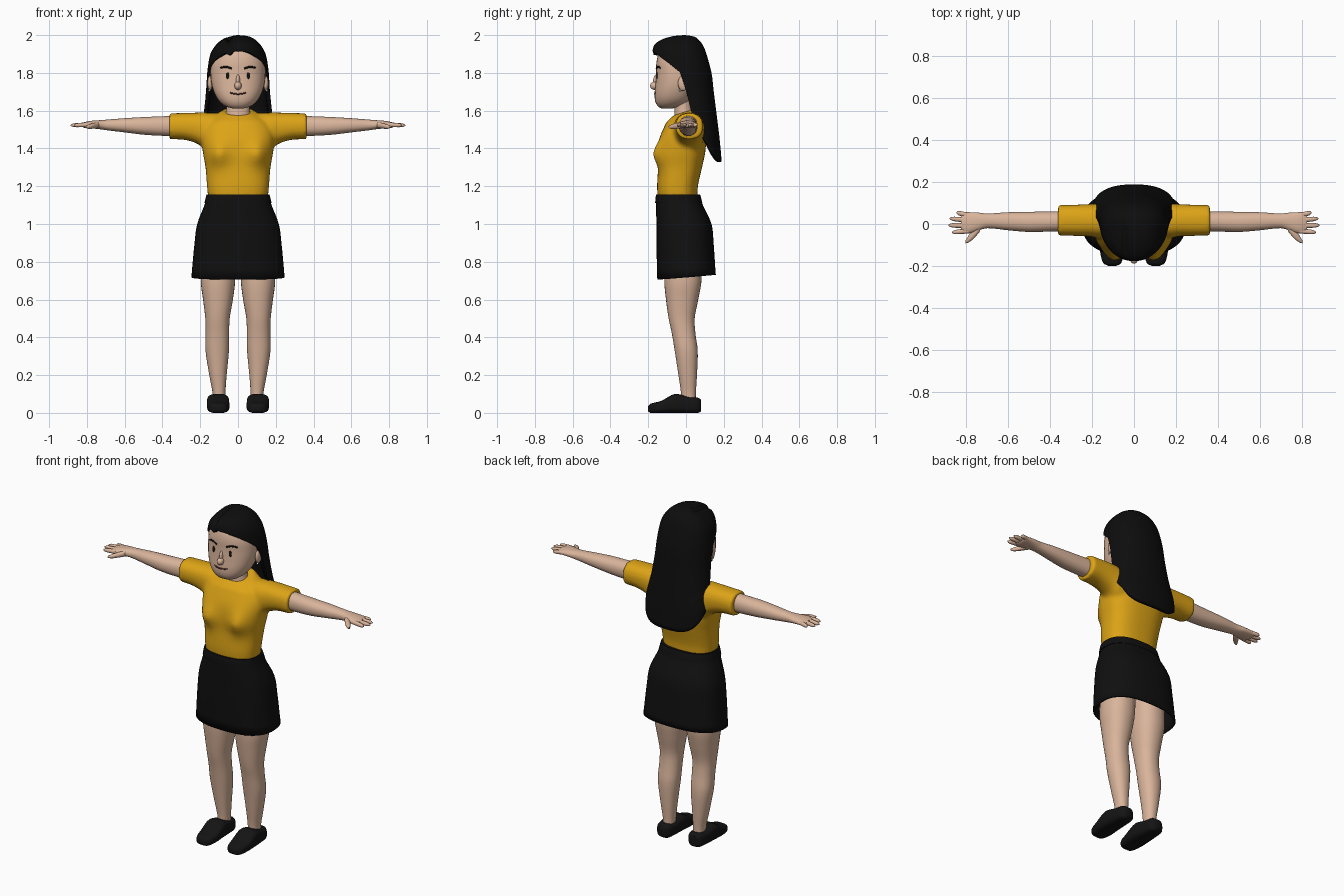
import bpy, bmesh, math
from mathutils import Vector
from mathutils.bvhtree import BVHTree

if "Cube" in bpy.data.objects:
    bpy.data.objects.remove(bpy.data.objects["Cube"])


def material(name, rgb):
    m = bpy.data.materials.new(name)
    m.diffuse_color = (*rgb, 1)
    m.use_nodes = True
    m.node_tree.nodes["Principled BSDF"].inputs["Base Color"].default_value = m.diffuse_color
    return m


SKIN = material("skin", (0.70, 0.46, 0.33))
YELLOW = material("mustard cloth", (0.72, 0.37, 0.008))
HAIR = material("black hair", (0.004, 0.004, 0.004))
CLOTH = material("black cloth", (0.005, 0.005, 0.005))
SHOE = material("shoe leather", (0.007, 0.007, 0.007))
FACE = material("face dark", (0.008, 0.006, 0.005))
LIP = material("lip line", (0.10, 0.03, 0.025))
PEARL = material("pearl", (0.75, 0.73, 0.70))


def smooth_rows(rows, p):
    """Cubic interpolation of a table whose first column is the position."""
    def slope(i):
        a, b = rows[max(i - 1, 0)], rows[min(i + 1, len(rows) - 1)]
        return [(v - u) / (b[0] - a[0]) for u, v in zip(a, b)]
    i = 0
    while i < len(rows) - 2 and (p - rows[i + 1][0]) * (rows[-1][0] - rows[0][0]) > 0:
        i += 1
    a, b, h = rows[i], rows[i + 1], rows[i + 1][0] - rows[i][0]
    t = (p - a[0]) / h
    ma, mb = slope(i), slope(i + 1)
    return [(2*t**3 - 3*t*t + 1) * a[k] + (t**3 - 2*t*t + t) * h * ma[k]
            + (3*t*t - 2*t**3) * b[k] + (t**3 - t*t) * h * mb[k] for k in range(len(a))]


def rounded(angle, p):
    c, s = math.cos(angle), math.sin(angle)
    return (math.copysign(abs(c) ** (2 / p), c), math.copysign(abs(s) ** (2 / p), s))


def add_loft(bm, rows, axis="z", p=2.2, n=32, side=1, caps=True, tilt=0.0, tilt_from=-9, steps=4):
    """Rows are (position, u0, u1, v0, v1): closed oval rings along an axis."""
    rings = []
    for i in range(len(rows) - 1):
        for k in range(steps + (i == len(rows) - 2)):
            pos = rows[i][0] + (rows[i + 1][0] - rows[i][0]) * k / steps
            _, u0, u1, v0, v1 = smooth_rows(rows, pos)
            ring = []
            for j in range(n):
                c, s = rounded(2 * math.pi * j / n, p)
                u, v = (u0 + u1) / 2 + (u1 - u0) / 2 * c, (v0 + v1) / 2 + (v1 - v0) / 2 * s
                w = pos
                if abs(pos - tilt_from) < 0.05:
                    w += tilt * v * (1 - abs(pos - tilt_from) / 0.05)
                co = {"z": (u, v, w), "x": (w, u, v), "y": (u, w, v)}[axis]
                ring.append(bm.verts.new((co[0] * side, co[1], co[2])))
            rings.append(ring)
    for a, b in zip(rings, rings[1:]):
        for j in range(n):
            bm.faces.new((a[j], a[(j + 1) % n], b[(j + 1) % n], b[j]))
    if caps:
        bm.faces.new(rings[0])
        bm.faces.new(rings[-1])


def finish(bm, name, mat, angle=50):
    bmesh.ops.recalc_face_normals(bm, faces=bm.faces[:])
    me = bpy.data.meshes.new(name)
    bm.to_mesh(me)
    bm.free()
    me.materials.append(mat)
    me.polygons.foreach_set("use_smooth", [True] * len(me.polygons))
    me.set_sharp_from_angle(angle=math.radians(angle))
    ob = bpy.data.objects.new(name, me)
    bpy.context.collection.objects.link(ob)
    return ob


def loft(name, rows, mat, **kw):
    bm = bmesh.new()
    add_loft(bm, rows, **kw)
    return finish(bm, name, mat)


def ball(name, loc, scale, mat):
    bm = bmesh.new()
    bmesh.ops.create_uvsphere(bm, u_segments=16, v_segments=12, radius=1)
    for v in bm.verts:
        v.co = Vector([v.co[i] * scale[i] + loc[i] for i in range(3)])
    return finish(bm, name, mat)


def sym(rows):
    return [(z, -h, h, a, b) for z, h, a, b in rows]


# Head and neck
head = loft("head", sym([
    (1.612, .03, -.13, -.07), (1.622, .065, -.148, -.03), (1.65, .1, -.163, .02),
    (1.69, .124, -.166, .05), (1.74, .14, -.162, .08), (1.80, .146, -.158, .10),
    (1.86, .141, -.156, .10), (1.91, .118, -.14, .085), (1.95, .07, -.10, .05)]), SKIN, p=2.3)
loft("neck", sym([(1.50, .075, -.06, .05), (1.57, .068, -.062, .045),
                  (1.61, .062, -.06, .035), (1.68, .062, -.06, .035)]), SKIN)
ball("nose", (0, -.165, 1.732), (.019, .025, .022), SKIN)
ball("nose_bridge", (0, -.155, 1.757), (.011, .019, .035), SKIN)

# Face details laid on the head surface
tree = BVHTree.FromPolygons([v.co for v in head.data.vertices],
                            [tuple(f.vertices) for f in head.data.polygons])


def on_face(x, z):
    return tree.ray_cast(Vector((x, -1, z)), Vector((0, 1, 0)))[0]


def face_line(name, pts, width, mat):
    cu = bpy.data.curves.new(name, "CURVE")
    cu.dimensions, cu.bevel_depth, cu.bevel_resolution = "3D", width, 2
    cu.use_fill_caps = True
    sp = cu.splines.new("POLY")
    sp.points.add(len(pts) - 1)
    for q, (x, z) in zip(sp.points, pts):
        q.co = (*on_face(x, z), 1)
    cu.materials.append(mat)
    bpy.context.collection.objects.link(bpy.data.objects.new(name, cu))


for s, tag in ((-1, "right"), (1, "left")):
    ball(tag + "_eye", on_face(s * .055, 1.785), (.009, .005, .018), FACE)
    face_line(tag + "_eyebrow", [(s * (.032 + .06 * t / 6), 1.822 + .01 * math.sin(math.pi * t / 7))
                                 for t in range(7)], .005, FACE)
    ball(tag + "_ear", (s * .148, -.015, 1.745), (.013, .028, .04), SKIN)
    ball(tag + "_earring", (s * .152, -.032, 1.708), (.006, .006, .006), PEARL)
face_line("mouth", [(.042 * t / 6, 1.688 + .007 * (t / 6) ** 2) for t in range(-6, 7)], .004, LIP)

# Hair: one shell, short over the face and long at the back
HROWS = [(2.0, .004, -.014, -.01, -.006), (1.995, .05, -.065, -.01, .035),
         (1.98, .085, -.12, -.01, .062), (1.95, .118, -.166, -.01, .088),
         (1.9, .146, -.177, -.005, .108), (1.8, .163, -.165, 0, .135),
         (1.7, .168, -.13, .02, .147), (1.58, .182, -.08, .04, .162),
         (1.45, .195, -.04, .085, .178), (1.32, .175, .0, .12, .19)]


def hair_edge(b):
    b = abs(b)
    if b < 90:
        return 1.33 + .13 * (b / 90) ** 3
    if b < 98:
        return 1.46 + .34 * (b - 90) / 8
    return 1.915 - .115 * ((180 - b) / 82) ** 2


bm = bmesh.new()
N, M = 120, 40
cols = []
for j in range(N):
    b = -180 + 360 * j / N
    c, s = rounded(math.radians(90 - b), 2.2)
    col = []
    for i in range(M + 1):
        z = 2 - (2 - hair_edge(b)) * (i / M) ** 1.5
        _, hx, yf, yc, yb = smooth_rows(HROWS, z)
        x, y = hx * c, yc + s * ((yb - yc) if s > 0 else (yc - yf))
        # Side parting
        if y < .03:
            fade = min(1, (.03 - y) / .06)
            z -= fade * (.016 * math.exp(-((x + .045) / .012) ** 2)
                         + .012 * max(0, min(1, (-.03 - x) / .02)) * max(0, (z - 1.9) / .1))
        col.append(bm.verts.new((x, y, z)))
    cols.append(col)
for j in range(N):
    a, b = cols[j], cols[(j + 1) % N]
    for i in range(M):
        bm.faces.new((a[i], a[i + 1], b[i + 1], b[i]))
bm.faces.new([c[0] for c in cols])
hair = finish(bm, "hair", HAIR, 70)
mod = hair.modifiers.new("thickness", "SOLIDIFY")
mod.thickness, mod.offset = .022, -1

# Shirt: torso and both sleeves fused into one skin
bm = bmesh.new()
add_loft(bm, sym([(1.14, .158, -.15, .06), (1.2, .164, -.153, .063), (1.3, .172, -.148, .085),
                  (1.38, .186, -.15, .102), (1.46, .192, -.138, .107), (1.53, .17, -.108, .104),
                  (1.57, .125, -.085, .09), (1.595, .085, -.066, .075)]),
         p=2.5, n=48, tilt=.3, tilt_from=1.595)
for v in bm.verts:
    if v.co.y < -.05:
        v.co.y -= .036 * math.exp(-((abs(v.co.x) - .105) / .05) ** 2 - ((v.co.z - 1.37) / .065) ** 2)
for s in (-1, 1):
    add_loft(bm, [(.08, -.07, .095, 1.35, 1.585), (.17, -.068, .098, 1.39, 1.59),
                  (.21, -.06, .095, 1.422, 1.59), (.28, -.057, .092, 1.445, 1.588),
                  (.363, -.055, .09, 1.449, 1.586)], axis="x", p=2.3, side=s)
shirt = finish(bm, "shirt", YELLOW)
mod = shirt.modifiers.new("fuse", "REMESH")
mod.mode, mod.voxel_size, mod.use_smooth_shade = "VOXEL", .01, True
mod = shirt.modifiers.new("soften", "SMOOTH")
mod.factor, mod.iterations = .5, 5

# Skirt with waistband
skirt = loft("skirt", sym([(1.15, .165, -.155, .073), (1.11, .174, -.158, .085),
                           (1.0, .216, -.157, .135), (.9, .23, -.157, .146),
                           (.718, .247, -.152, .158)]),
             CLOTH, p=2.5, n=48, caps=False, tilt=.08, tilt_from=.718)
mod = skirt.modifiers.new("thickness", "SOLIDIFY")
mod.thickness, mod.offset = .012, -1
loft("waistband", sym([(1.11, .178, -.163, .087), (1.135, .172, -.162, .081),
                       (1.157, .167, -.158, .074)]), CLOTH, p=2.5, n=48)

for s, tag in ((-1, "right"), (1, "left")):
    # Arm with palm
    loft(tag + "_arm", [(.30, -.035, .062, 1.465, 1.575), (.40, -.036, .06, 1.467, 1.57),
                        (.50, -.038, .058, 1.473, 1.566), (.60, -.03, .056, 1.485, 1.56),
                        (.70, -.02, .05, 1.497, 1.552), (.74, -.03, .054, 1.503, 1.549),
                        (.78, -.043, .056, 1.506, 1.546), (.81, -.044, .055, 1.508, 1.54),
                        (.825, -.03, .045, 1.514, 1.535)], SKIN, axis="x", side=s)
    # Fingers: root y, tip y, tip x
    for i, (ya, yb, xt) in enumerate([(-.033, -.04, .868), (-.008, -.006, .886),
                                      (.018, .026, .88), (.042, .054, .848)]):
        rows = []
        for t, r in ((0, .012), (.5, .0115), (.85, .0095), (1, .003)):
            y, z = ya + (yb - ya) * t, 1.526 - .004 * t
            rows.append((.79 + (xt - .79) * t, y - r, y + r, z - r, z + r))
        loft(f"{tag}_finger_{i + 1}", rows, SKIN, axis="x", n=12, side=s)
    loft(tag + "_thumb", [(.735, -.035, .01, 1.508, 1.54), (.765, -.07, -.02, 1.505, 1.535),
                          (.79, -.088, -.055, 1.503, 1.527), (.805, -.093, -.08, 1.508, 1.52)],
         SKIN, axis="x", n=14, side=s)
    # Leg
    loft(tag + "_leg", [(.92, .012, .185, -.11, .085), (.70, .015, .197, -.115, .082),
                        (.60, .027, .185, -.106, .065), (.50, .044, .173, -.092, .046),
                        (.42, .047, .171, -.075, .05), (.33, .048, .172, -.06, .062),
                        (.20, .06, .152, -.04, .058), (.10, .067, .134, -.026, .052),
                        (.04, .067, .134, -.026, .052)], SKIN, side=s)
    # Slip-on shoe
    loft(tag + "_shoe", [(-.2, .085, .122, .008, .035), (-.188, .062, .146, 0, .048),
                         (-.13, .047, .162, 0, .064), (-.075, .046, .165, 0, .095),
                         (-.045, .047, .164, 0, .1), (.02, .054, .156, 0, .084),
                         (.065, .062, .147, 0, .08), (.08, .08, .13, .008, .07)],
         SHOE, axis="y", p=3.2, side=s)
